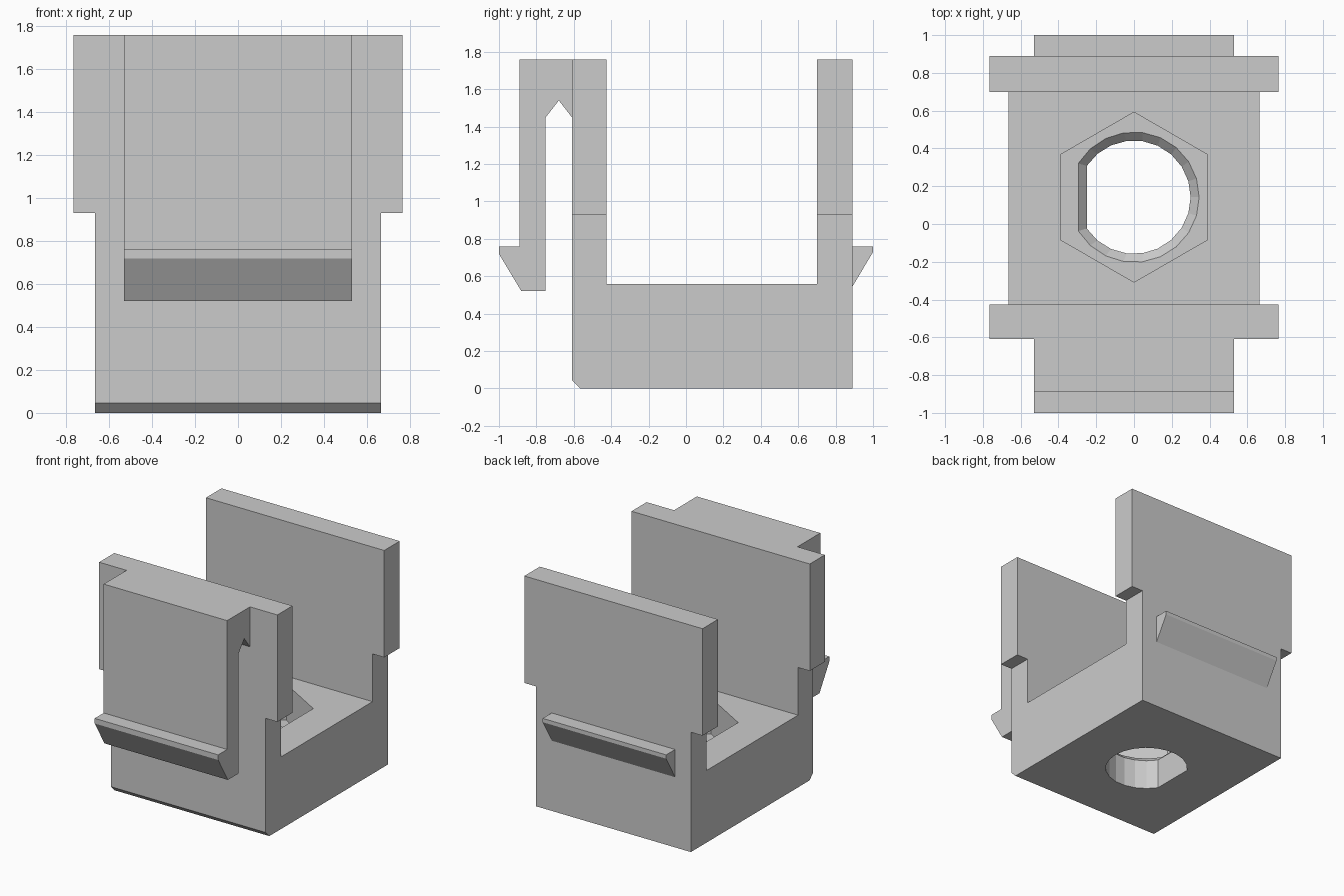
import bpy, bmesh
from math import pi, sin, cos, acos

if "Cube" in bpy.data.objects:
    bpy.data.objects.remove(bpy.data.objects["Cube"])

HOLE_Y = 0.142


def loft(name, rings):
    """Closed solid through rings with equal point counts."""
    bm = bmesh.new()
    loops = [[bm.verts.new(p) for p in ring] for ring in rings]
    n = len(loops[0])
    for a, b in zip(loops, loops[1:]):
        for i in range(n):
            j = (i + 1) % n
            bm.faces.new((a[i], a[j], b[j], b[i]))
    bm.faces.new(loops[0][::-1])
    bm.faces.new(loops[-1])
    bmesh.ops.recalc_face_normals(bm, faces=bm.faces)
    mesh = bpy.data.meshes.new(name)
    bm.to_mesh(mesh)
    bm.free()
    obj = bpy.data.objects.new(name, mesh)
    bpy.context.collection.objects.link(obj)
    return obj


def side_profile(name, half_width, pts):
    """Extrude a (y, z) outline symmetrically along x."""
    return loft(name, [[(x, y, z) for y, z in pts] for x in (-half_width, half_width)])


def d_ring(r, flat, z, steps=18):
    """Circle with one flat side at x = -flat."""
    a = pi - acos(flat / r)
    angles = [-a + 2 * a * i / steps for i in range(steps + 1)]
    return [(r * cos(t), HOLE_Y + r * sin(t), z) for t in angles]


def hex_ring(r, z):
    return [(r * sin(i * pi / 3), HOLE_Y + r * cos(i * pi / 3), z) for i in range(6)]


def combine(target, other, operation):
    mod = target.modifiers.new(operation, 'BOOLEAN')
    mod.operation = operation
    mod.solver = 'EXACT'
    mod.object = other
    bpy.context.view_layer.objects.active = target
    bpy.ops.object.modifier_apply(modifier=mod.name)
    bpy.data.objects.remove(other)


# U-shaped base with chamfered front bottom edge
body = side_profile("clip_bracket", 0.665, [
    (-0.565, 0), (0.89, 0), (0.89, 0.93), (0.70, 0.93), (0.70, 0.56),
    (-0.425, 0.56), (-0.425, 0.93), (-0.61, 0.93), (-0.61, 0.045)])

# Wider upper walls
for name, y0, y1 in (("front_wall", -0.61, -0.425), ("back_wall", 0.70, 0.89)):
    wall = side_profile(name, 0.765, [(y0, 0.93), (y1, 0.93), (y1, 1.76), (y0, 1.76)])
    combine(body, wall, 'UNION')

# Hanging spring latch on the front
latch = side_profile("spring_latch", 0.53, [
    (-0.55, 1.76), (-0.89, 1.76), (-0.89, 0.76), (-1.0, 0.76), (-1.0, 0.72),
    (-0.88, 0.52), (-0.75, 0.52), (-0.75, 1.45), (-0.68, 1.54), (-0.61, 1.45),
    (-0.55, 1.45)])
combine(body, latch, 'UNION')

# Fixed catch on the back
catch = side_profile("back_catch", 0.53, [
    (0.85, 0.76), (1.0, 0.76), (1.0, 0.73), (0.89, 0.545), (0.85, 0.545)])
combine(body, catch, 'UNION')

# Hexagonal nut recess, then flat-sided hole with a countersunk rim
combine(body, loft("nut_recess", [hex_ring(0.45, 0.28), hex_ring(0.45, 0.7)]), 'DIFFERENCE')
combine(body, loft("bolt_hole", [
    d_ring(0.30, 0.25, -0.1), d_ring(0.30, 0.25, 0.235),
    d_ring(0.345, 0.295, 0.28), d_ring(0.345, 0.295, 0.35)]), 'DIFFERENCE')
